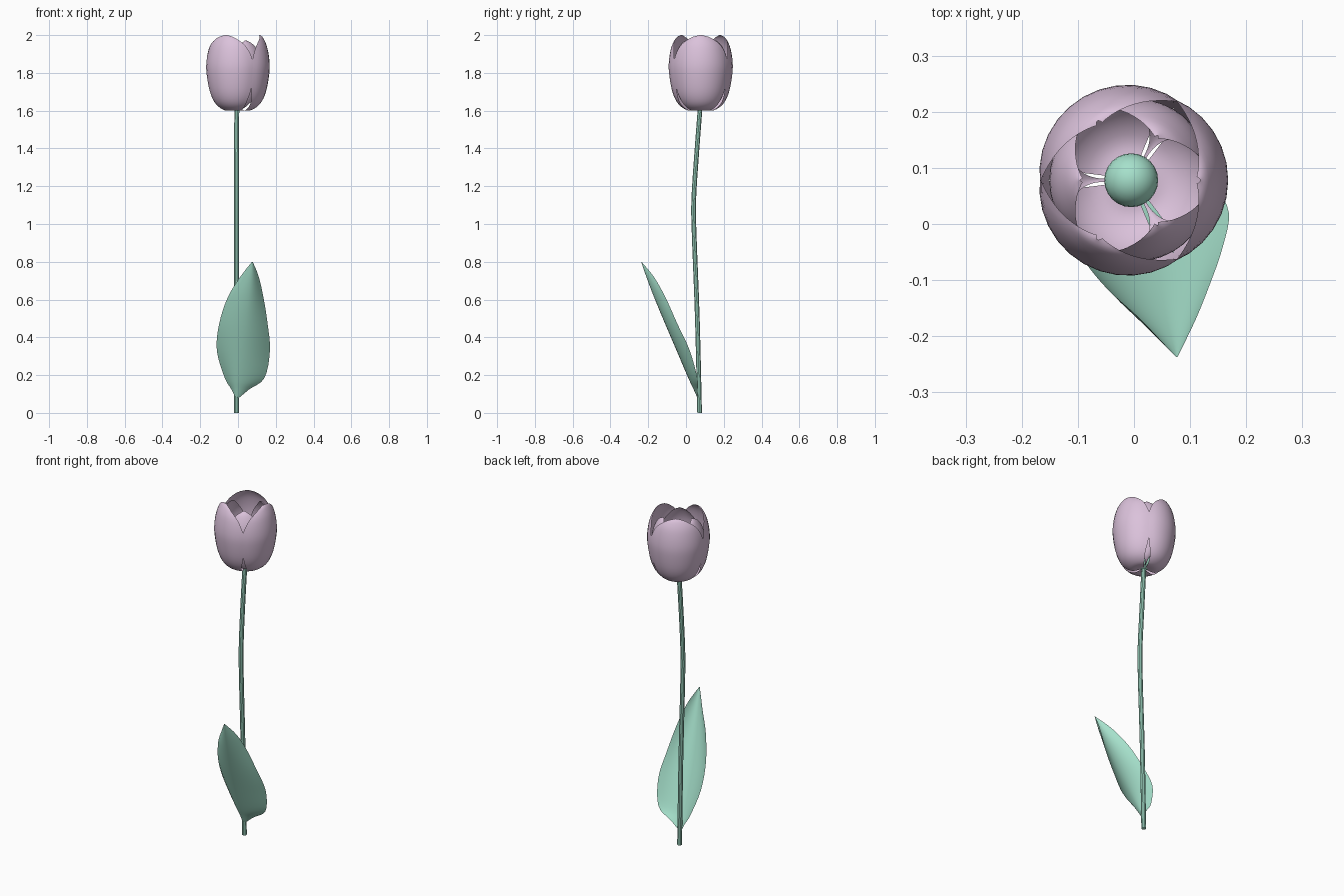
import bpy
from math import sin, cos, radians

if "Cube" in bpy.data.objects:
    bpy.data.objects.remove(bpy.data.objects["Cube"])

CX, CY = -0.004, 0.078  # flower axis


def material(name, rgb):
    m = bpy.data.materials.new(name)
    m.diffuse_color = (*rgb, 1)
    m.use_nodes = True
    m.node_tree.nodes["Principled BSDF"].inputs["Base Color"].default_value = m.diffuse_color
    return m


pink = material("petal_pink", (0.71, 0.54, 0.71))
green = material("leaf_green", (0.38, 0.75, 0.60))


def smooth_rows(rows, steps=4):
    """Catmull-Rom interpolation through rows of numbers."""
    ext = [rows[0]] + rows + [rows[-1]]
    out = []
    for i in range(len(rows) - 1):
        for s in range(steps):
            t = s / steps
            out.append([0.5 * (2 * b + (c - a) * t + (2 * a - 5 * b + 4 * c - d) * t**2
                               + (3 * b - a - 3 * c + d) * t**3)
                        for a, b, c, d in zip(*ext[i:i + 4])])
    return out + [list(rows[-1])]


def sheet(name, grid, mat):
    """Smooth surface through a grid of points."""
    n = len(grid[0])
    verts = [p for row in grid for p in row]
    faces = [(r * n + i, r * n + i + 1, (r + 1) * n + i + 1, (r + 1) * n + i)
             for r in range(len(grid) - 1) for i in range(n - 1)]
    me = bpy.data.meshes.new(name)
    me.from_pydata(verts, [], faces)
    me.polygons.foreach_set("use_smooth", [True] * len(faces))
    me.materials.append(mat)
    ob = bpy.data.objects.new(name, me)
    bpy.context.collection.objects.link(ob)
    return ob


ACROSS = [i / 6 - 1 for i in range(13)]


def petal(name, profile, azimuth):
    grid = []
    for r, z, half in smooth_rows(profile):
        row = []
        for u in ACROSS:
            a = radians(azimuth + u * max(half, 0))
            rr = r * (1 - 0.05 * u * u)
            row.append((CX + rr * cos(a), CY + rr * sin(a), z))
        grid.append(row)
    sheet(name, grid, pink)


# Petals: radius, height, half angle
outer = [(0.02, 1.605, 50), (0.07, 1.602, 51), (0.12, 1.635, 53), (0.152, 1.70, 59),
         (0.170, 1.80, 63), (0.170, 1.87, 60), (0.157, 1.94, 48), (0.137, 1.985, 25),
         (0.122, 2.0, 3)]
inner = [(0.03, 1.61, 4), (0.07, 1.615, 4), (0.11, 1.65, 16), (0.138, 1.74, 46),
         (0.147, 1.82, 54), (0.138, 1.89, 44), (0.113, 1.95, 22), (0.092, 1.972, 2)]
for k in range(3):
    petal(f"outer_petal_{k + 1}", outer, 120 * k)
    petal(f"inner_petal_{k + 1}", inner, 120 * k + 60)

# Leaf: left edge x, middle x, right edge x, middle y, edge y, z
leaf_rows = [(-0.012, -0.006, 0.000, 0.062, 0.062, 0.075),
             (-0.035, -0.002, 0.060, 0.040, 0.062, 0.125),
             (-0.070, 0.006, 0.140, 0.012, 0.060, 0.185),
             (-0.112, 0.022, 0.169, -0.050, 0.020, 0.33),
             (-0.100, 0.038, 0.157, -0.110, -0.045, 0.47),
             (-0.055, 0.055, 0.135, -0.168, -0.108, 0.61),
             (0.012, 0.068, 0.110, -0.210, -0.170, 0.72),
             (0.074, 0.076, 0.078, -0.237, -0.236, 0.80)]
grid = []
for xl, xm, xr, ym, ye, z in smooth_rows(leaf_rows):
    grid.append([(xm + abs(u) * ((xr if u > 0 else xl) - xm),
                  ym + (ye - ym) * u * u, z) for u in ACROSS])
sheet("leaf", grid, green)

# Stem: gently bent tube
path = [(-0.008, 0.072, 0), (-0.008, 0.060, 0.5), (-0.008, 0.043, 0.95),
        (-0.008, 0.041, 1.13), (-0.008, 0.057, 1.38), (-0.006, 0.076, 1.63)]
ring = [radians(36 * i) for i in range(11)]
stem_grid = [[(x + 0.013 * cos(a), y + 0.013 * sin(a), z) for a in ring]
             for x, y, z in smooth_rows(path)]
# closed bottom
stem_grid.insert(0, [path[0]] * len(ring))
stem = sheet("stem", stem_grid, green)
bpy.context.view_layer.objects.active = stem
stem.select_set(True)
bpy.ops.object.shade_smooth_by_angle()

# Pistil base inside the flower
bpy.ops.mesh.primitive_uv_sphere_add(segments=24, ring_count=12, radius=0.048,
                                     location=(CX - 0.001, CY, 1.652))
pistil = bpy.context.object
pistil.name = "pistil"
bpy.ops.object.shade_smooth()
pistil.data.materials.append(green)
